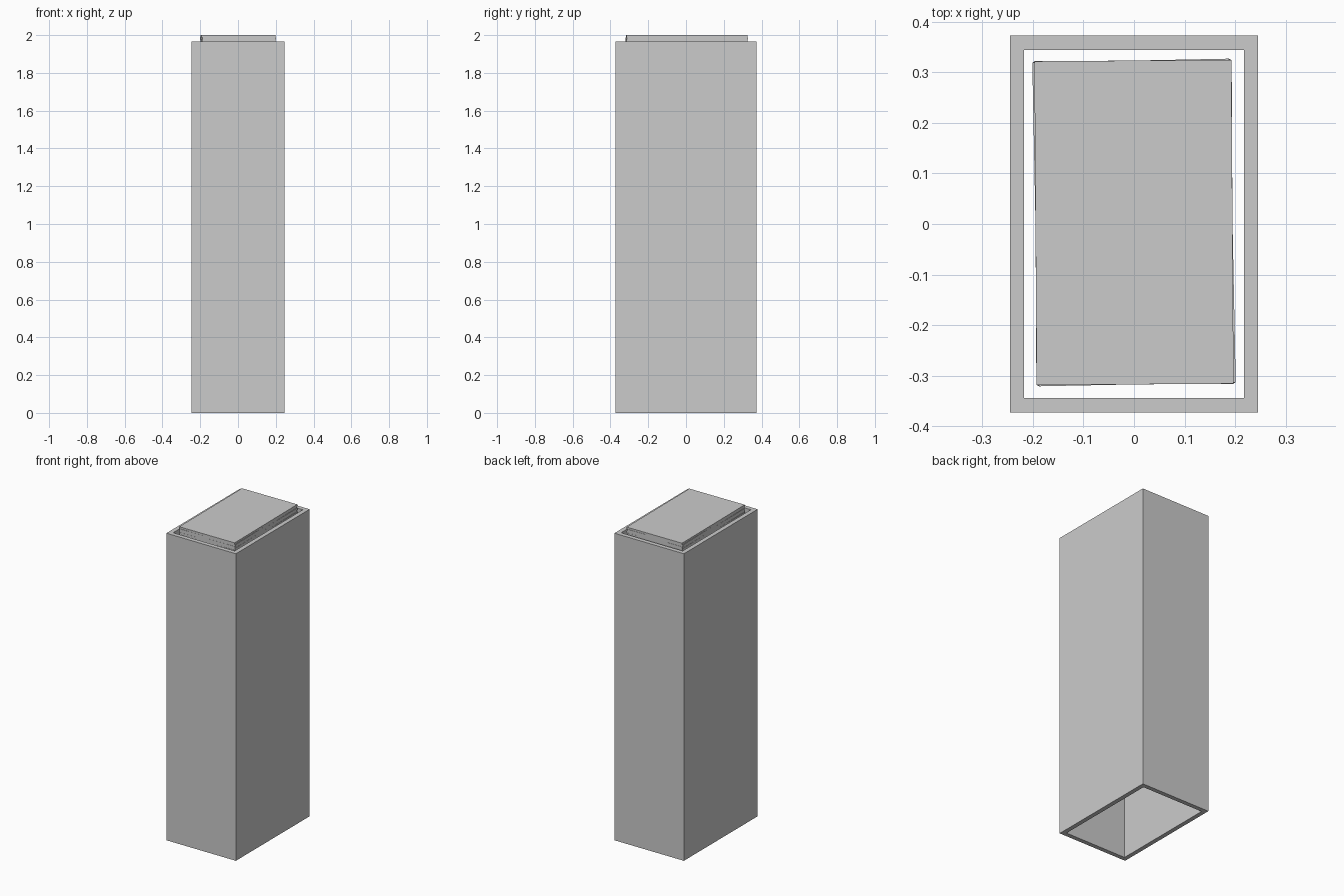
import bpy
import bmesh
from math import radians

if "Cube" in bpy.data.objects:
    bpy.data.objects.remove(bpy.data.objects["Cube"])


def finish(bm, name):
    bmesh.ops.recalc_face_normals(bm, faces=bm.faces)
    mesh = bpy.data.meshes.new(name)
    bm.to_mesh(mesh)
    bm.free()
    obj = bpy.data.objects.new(name, mesh)
    bpy.context.collection.objects.link(obj)
    return obj


def ring(bm, hx, hy, z):
    return [bm.verts.new((sx * hx, sy * hy, z))
            for sx, sy in ((-1, -1), (1, -1), (1, 1), (-1, 1))]


# Open rectangular sleeve with an even wall thickness
HX, HY, WALL, HEIGHT = 0.246, 0.373, 0.028, 1.965
bm = bmesh.new()
loops = [ring(bm, HX, HY, 0), ring(bm, HX, HY, HEIGHT),
         ring(bm, HX - WALL, HY - WALL, HEIGHT), ring(bm, HX - WALL, HY - WALL, 0)]
for i in range(4):
    a, b = loops[i], loops[(i + 1) % 4]
    for j in range(4):
        k = (j + 1) % 4
        bm.faces.new((a[j], a[k], b[k], b[j]))
finish(bm, "outer_sleeve")

# Loose stack of thin cards, each turned slightly, showing above the rim
THICK = 0.0117
for i, turn in enumerate((0.4, 1.15, 0.6, 0.9, 0.3, 0.8)):
    bm = bmesh.new()
    bmesh.ops.create_cube(bm, size=1)
    bmesh.ops.scale(bm, vec=(0.39, 0.641, THICK), verts=bm.verts)
    card = finish(bm, f"card_{i + 1}")
    card.location.z = 2.0 - THICK * (i + 0.5)
    card.location.y = 0.003
    card.rotation_euler.z = radians(turn)
